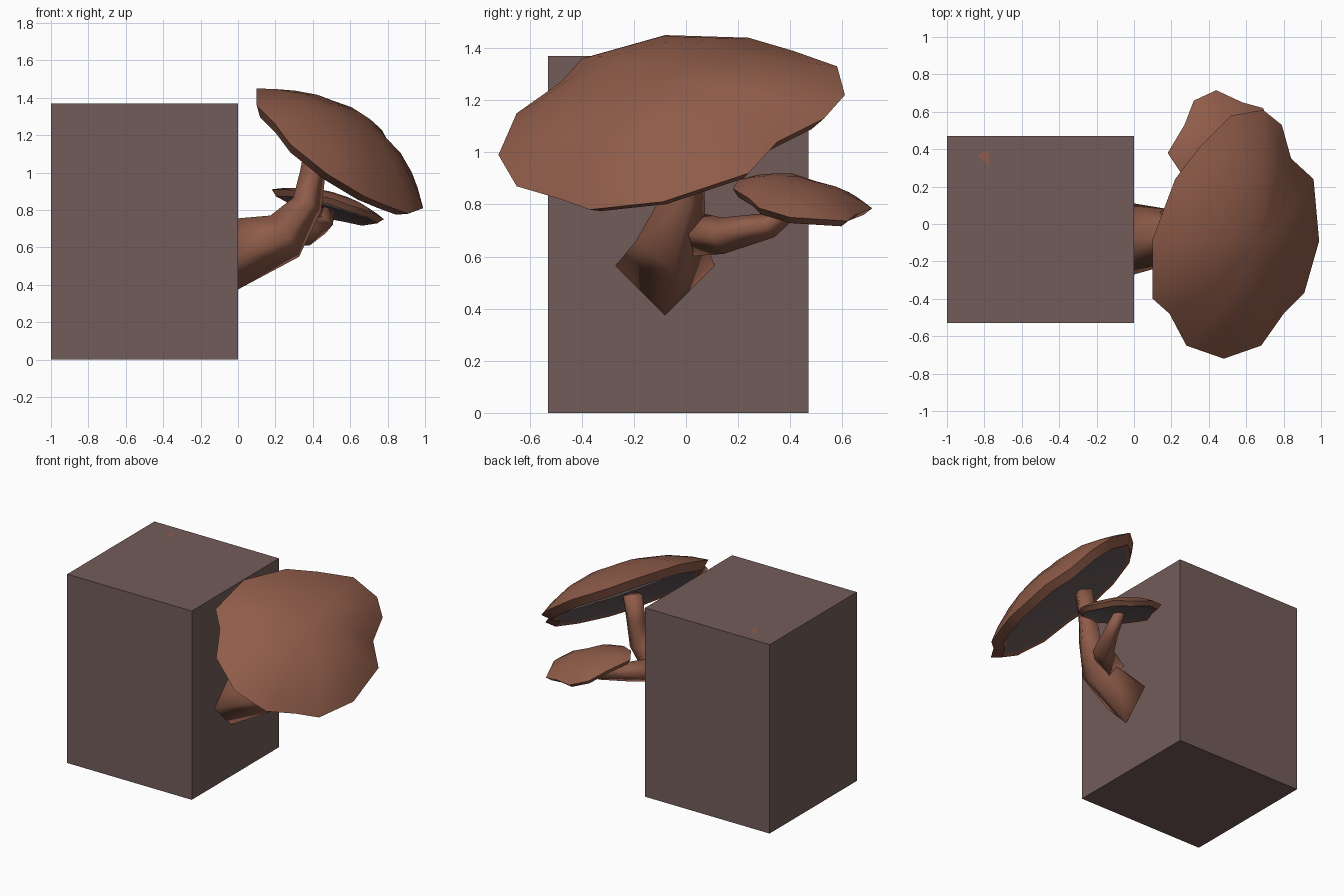
import bpy, bmesh, math
from mathutils import Vector

default_cube = bpy.data.objects.get("Cube")
if default_cube:
    bpy.data.objects.remove(default_cube, do_unlink=True)


def make_material(name, colour):
    mat = bpy.data.materials.new(name)
    mat.use_nodes = True
    rgba = (*colour, 1)
    mat.diffuse_color = rgba
    mat.node_tree.nodes["Principled BSDF"].inputs["Base Color"].default_value = rgba
    return mat


bark = make_material("block grey brown", (0.17, 0.107, 0.1))
flesh = make_material("mushroom red brown", (0.275, 0.107, 0.068))
gills = make_material("gill grey", (0.14, 0.105, 0.11))


def finish(name, bm, materials, smooth_angle=None):
    """Turn a bmesh into a named object with optional smooth shading."""
    bmesh.ops.recalc_face_normals(bm, faces=bm.faces[:])
    mesh = bpy.data.meshes.new(name)
    bm.to_mesh(mesh)
    bm.free()
    for mat in materials:
        mesh.materials.append(mat)
    obj = bpy.data.objects.new(name, mesh)
    bpy.context.collection.objects.link(obj)
    if smooth_angle:
        bpy.ops.object.select_all(action="DESELECT")
        obj.select_set(True)
        bpy.context.view_layer.objects.active = obj
        bpy.ops.object.shade_smooth_by_angle(angle=math.radians(smooth_angle))
    return obj


def add_ring(bm, points):
    return [bm.verts.new(p) for p in points]


def bridge(bm, a, b, material=0):
    n = len(a)
    for i in range(n):
        j = (i + 1) % n
        bm.faces.new((a[i], a[j], b[j], b[i])).material_index = material


def fan(bm, ring, tip, material=0):
    v = bm.verts.new(tip)
    for i in range(len(ring)):
        bm.faces.new((ring[i], ring[(i + 1) % len(ring)], v)).material_index = material


def make_cap(name, rim_points, normal, height, lip):
    """Domed top over a scalloped rim, a folded lip and a gill disc below."""
    rim_points = [Vector(p) for p in rim_points]
    normal = Vector(normal).normalized()
    centre = sum(rim_points, Vector()) / len(rim_points)

    def scaled(s, lift):
        return [centre + (p - centre) * s + normal * lift for p in rim_points]

    bm = bmesh.new()
    rim = add_ring(bm, rim_points)
    ring = rim
    for s in (0.84, 0.6, 0.3):
        inner = add_ring(bm, scaled(s, height * (1 - s ** 2.2)))
        bridge(bm, ring, inner)
        ring = inner
    fan(bm, ring, centre + normal * height)
    fold = add_ring(bm, scaled(0.9, -lip))
    bridge(bm, rim, fold)
    gill_edge = add_ring(bm, scaled(0.85, -lip * 0.8))
    bridge(bm, fold, gill_edge)
    fan(bm, gill_edge, centre - normal * lip * 0.6, 1)
    return finish(name, bm, (flesh, gills), 45)


def make_stem(name, path, first_direction):
    """Tapering four-sided tube along (x, y, z, radius) stations."""
    bm = bmesh.new()
    spots = [Vector(p[:3]) for p in path]
    up = Vector((0, 0, 1))
    previous = None
    for i, spot in enumerate(spots):
        if i == 0:
            along = Vector(first_direction)
        else:
            along = spots[min(i + 1, len(spots) - 1)] - spots[i - 1]
        along.normalize()
        up = (up - along * up.dot(along)).normalized()
        side = along.cross(up)
        r = path[i][3]
        ring = add_ring(bm, [spot + d * r for d in (up, side, -up, -side)])
        if previous:
            bridge(bm, previous, ring)
        else:
            bm.faces.new(ring)
        previous = ring
    bm.faces.new(previous)
    return finish(name, bm, (flesh,), 100)


# Block that the mushrooms grow from
bm = bmesh.new()
bmesh.ops.create_cube(bm, size=1)
for v in bm.verts:
    v.co = (v.co.x - 0.5, v.co.y - 0.03, (v.co.z + 0.5) * 1.37)
finish("block", bm, (bark,))

# Small coloured fleck on the block top
bm = bmesh.new()
fleck = add_ring(bm, [(-0.84, 0.37, 1.372), (-0.77, 0.3, 1.372), (-0.78, 0.39, 1.372)])
bm.faces.new(fleck)
finish("top_fleck", bm, (flesh,))

# Large cap
large_rim = [
    (0.10, -0.08, 1.45), (0.22, 0.24, 1.44), (0.35, 0.41, 1.39), (0.52, 0.58, 1.33),
    (0.69, 0.61, 1.22), (0.79, 0.53, 1.13), (0.84, 0.35, 1.04), (0.96, 0.24, 0.92),
    (0.99, -0.09, 0.81), (0.91, -0.37, 0.78), (0.80, -0.48, 0.82), (0.68, -0.65, 0.87),
    (0.48, -0.72, 0.99), (0.28, -0.65, 1.15), (0.19, -0.48, 1.27), (0.10, -0.40, 1.36),
]
make_cap("large_cap", large_rim, (0.56, -0.23, 0.8), 0.19, 0.05)

# Small cap, its rim lying on a sloping plane
small_rim = [
    (0.18, 0.38), (0.27, 0.53), (0.32, 0.66), (0.44, 0.715), (0.58, 0.65), (0.69, 0.62),
    (0.74, 0.5), (0.78, 0.4), (0.72, 0.28), (0.6, 0.24), (0.5, 0.18), (0.36, 0.2), (0.26, 0.26),
]
slope_x, slope_y = 0.26, 0.17
make_cap("small_cap",
         [(x, y, 0.82 - slope_x * (x - 0.48) - slope_y * (y - 0.45)) for x, y in small_rim],
         (slope_x, slope_y, 1), 0.07, 0.03)

# Stems
make_stem("large_stem", [
    (0, -0.08, 0.565, 0.19), (0.25, -0.06, 0.66, 0.135), (0.37, -0.01, 0.83, 0.085),
    (0.4, 0, 1.0, 0.07), (0.43, 0, 1.17, 0.07)], (1, 0, 0))
make_stem("small_stem", [
    (0.2, 0, 0.69, 0.09), (0.38, 0.14, 0.68, 0.07),
    (0.46, 0.32, 0.72, 0.05), (0.48, 0.43, 0.81, 0.04)], (0.7, 0.7, 0))
